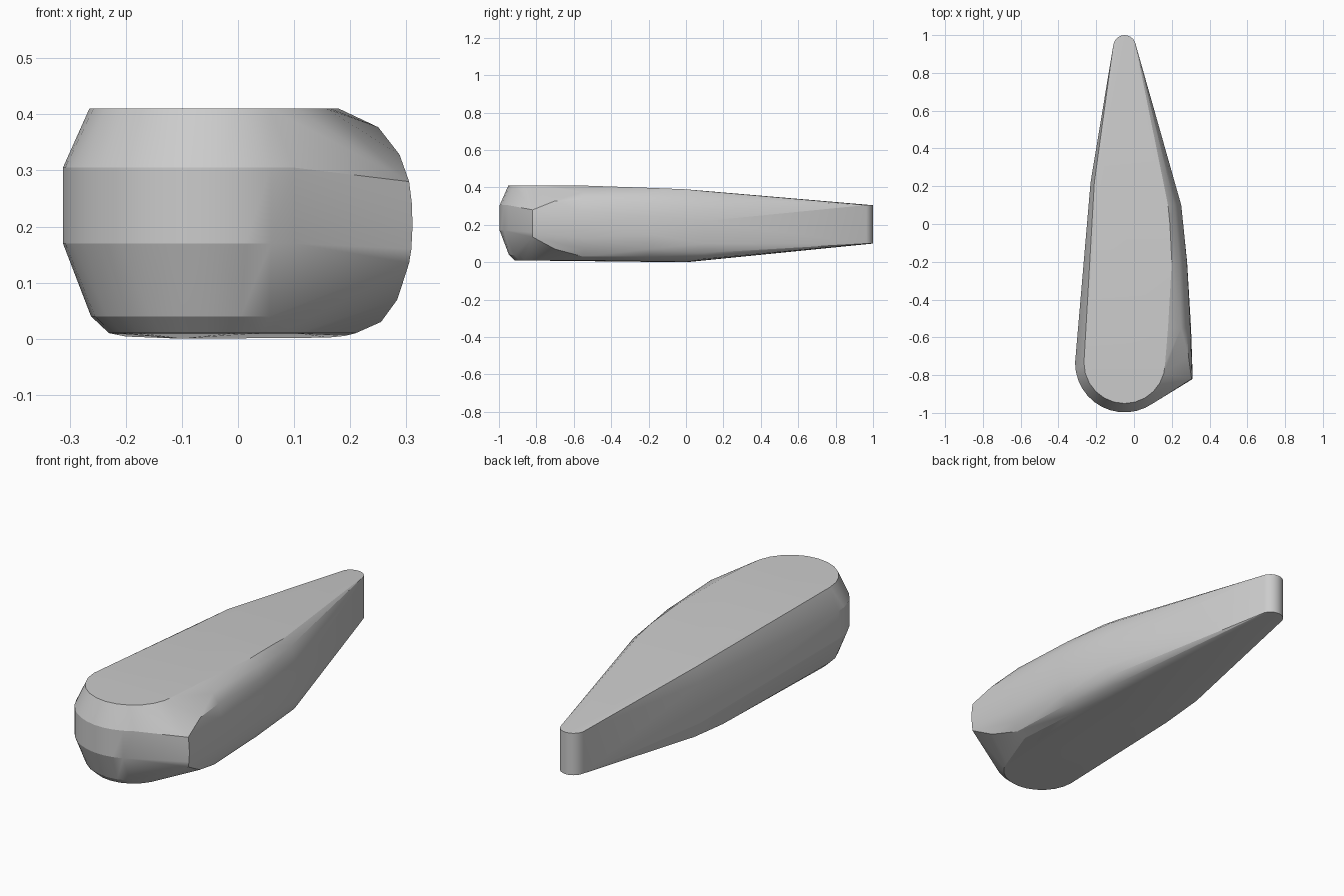
import bpy, bmesh, math

cube = bpy.data.objects.get("Cube")
if cube:
    bpy.data.objects.remove(cube, do_unlink=True)

CX = -0.05
points = []


def arc(cy, radius, z, start, end, steps):
    """Horizontal arc around the long axis of the body."""
    for i in range(steps + 1):
        a = math.radians(start + (end - start) * i / steps)
        points.append((CX + radius * math.cos(a), cy + radius * math.sin(a), z))


def section(y, profile):
    """Upright cross-section of (x, z) pairs."""
    points.extend((x, y, z) for x, z in profile)


# Rounded nose: stacked half rings from the underside to the flat top
for radius, z in ((0.18, 0.01), (0.212, 0.04), (0.262, 0.17),
                  (0.262, 0.305), (0.215, 0.41)):
    wide = radius > 0.25
    arc(-0.735, radius, z, 180, 305 if wide else 360, 12)

# Narrow rounded tail
for z in (0.1, 0.305):
    arc(0.94, 0.06, z, -10, 190, 12)

# Pointed shoulder and bulging flank on the left side
section(-0.82, [(0.305, 0.28), (0.31, 0.24), (0.311, 0.2), (0.309, 0.16), (0.305, 0.135)])
section(-0.7, [(0.288, 0.328), (0.284, 0.07)])
section(-0.55, [(0.18, 0.41), (0.25, 0.377), (0.28, 0.335), (0.298, 0.27),
                (0.302, 0.2), (0.297, 0.13), (0.282, 0.07), (0.255, 0.03), (0.21, 0.01)])
section(-0.2, [(0.2, 0.398), (0.24, 0.37), (0.267, 0.32), (0.28, 0.25),
               (0.281, 0.15), (0.267, 0.07), (0.24, 0.03), (0.19, 0.005)])
section(0.1, [(0.18, 0.38), (0.215, 0.35), (0.24, 0.28), (0.25, 0.22),
              (0.25, 0.1), (0.235, 0.05), (0.2, 0.018)])

# Right side and the gently cambered top and bottom
section(0.0, [(-0.205, 0.39), (0.19, 0.39), (-0.2, 0.004), (-0.1, 0), (0.16, 0.002)])
section(0.22, [(-0.21, 0.371), (-0.23, 0.3), (-0.23, 0.1), (-0.2, 0.025)])

# Wrap the sections in one closed skin
bm = bmesh.new()
for p in points:
    bm.verts.new(p)
bmesh.ops.remove_doubles(bm, verts=bm.verts[:], dist=0.0005)
bmesh.ops.convex_hull(bm, input=bm.verts[:])
loose = [v for v in bm.verts if not v.link_faces]
bmesh.ops.delete(bm, geom=loose, context="VERTS")
bmesh.ops.dissolve_limit(bm, angle_limit=math.radians(0.5),
                         verts=bm.verts[:], edges=bm.edges[:])
bmesh.ops.recalc_face_normals(bm, faces=bm.faces[:])

mesh = bpy.data.meshes.new("tapered_body")
bm.to_mesh(mesh)
bm.free()
body = bpy.data.objects.new("tapered_body", mesh)
bpy.context.collection.objects.link(body)

bpy.ops.object.select_all(action="DESELECT")
body.select_set(True)
bpy.context.view_layer.objects.active = body
bpy.ops.object.shade_smooth_by_angle(angle=math.radians(20))
